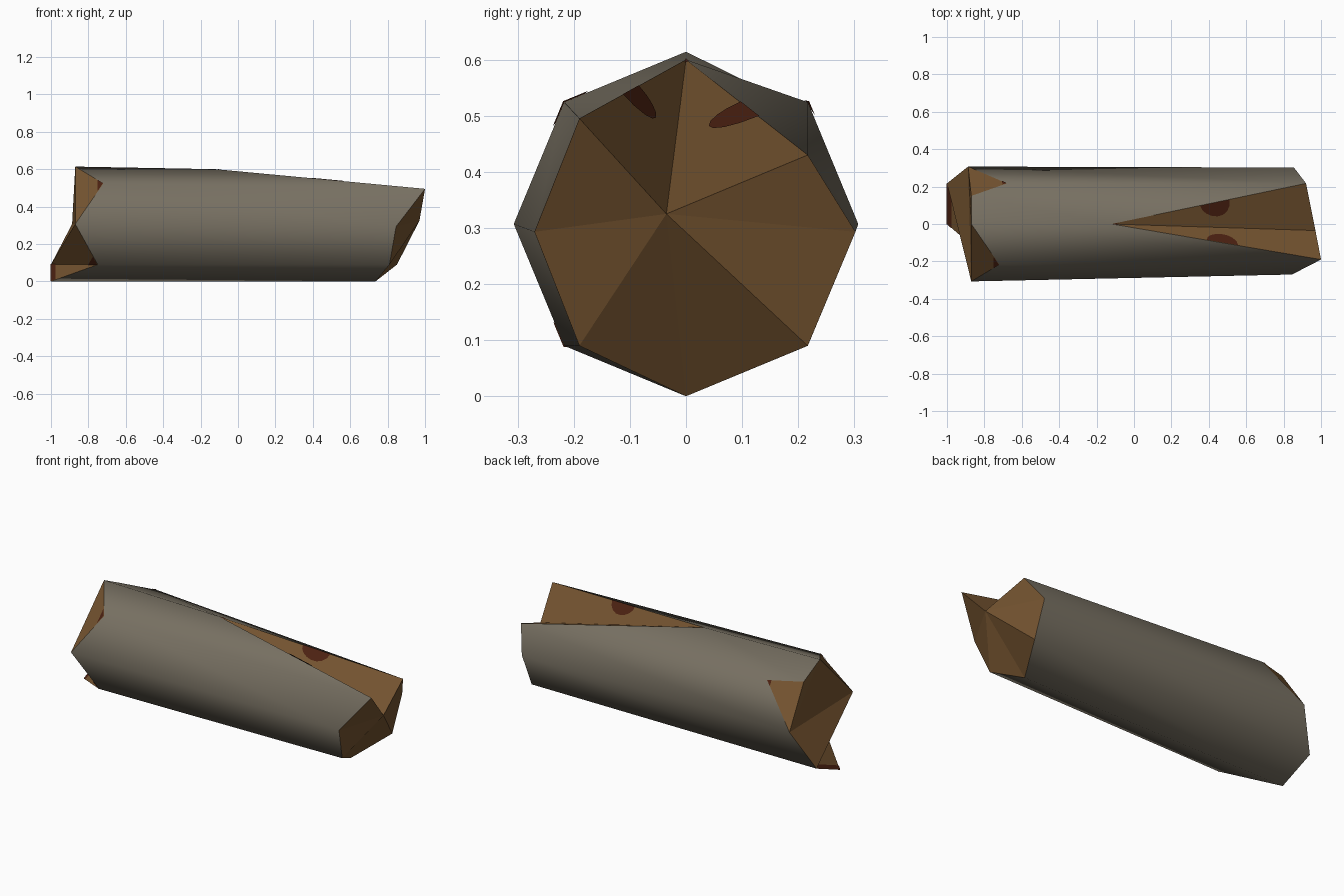
import bpy
import bmesh
from math import sin, cos, pi
from mathutils import Vector

cube = bpy.data.objects.get("Cube")
if cube:
    bpy.data.objects.remove(cube, do_unlink=True)


def material(name, colour):
    m = bpy.data.materials.new(name)
    m.use_nodes = True
    m.diffuse_color = (*colour, 1)
    m.node_tree.nodes["Principled BSDF"].inputs["Base Color"].default_value = (*colour, 1)
    return m


bark_grey = material("bark grey", (0.185, 0.162, 0.122))
wood_brown = material("wood brown", (0.18, 0.09, 0.03))
knot_red = material("knot red brown", (0.075, 0.016, 0.006))


def build(name, polygons, mat, smooth=False, outward=None):
    """Make one object from lists of corner points, welding shared corners."""
    bm = bmesh.new()
    for poly in polygons:
        bm.faces.new([bm.verts.new(p) for p in poly])
    bmesh.ops.remove_doubles(bm, verts=bm.verts, dist=0.0002)
    bmesh.ops.recalc_face_normals(bm, faces=bm.faces)
    if outward and sum(f.normal.dot(outward(f)) * f.calc_area() for f in bm.faces) < 0:
        bmesh.ops.reverse_faces(bm, faces=bm.faces)
    for f in bm.faces:
        f.smooth = smooth
    mesh = bpy.data.meshes.new(name)
    bm.to_mesh(mesh)
    bm.free()
    mesh.materials.append(mat)
    obj = bpy.data.objects.new(name, mesh)
    bpy.context.collection.objects.link(obj)
    return obj


# Left end: a regular octagon, each corner broken off at its own length
R = 0.307
left_x = (-0.87, -0.72, -0.87, -0.75, -1.0, -1.0, -0.887, -0.68)
left = [Vector((x, -R * sin(i * pi / 4), R + R * cos(i * pi / 4)))
        for i, x in enumerate(left_x)]
top, front_top, front, front_low, bottom, back_low, back, back_top = left
splinter = Vector((-0.87, 0.15, 0.54))

# Right end: slightly tapered, with a long wedge split out of the top
tip = Vector((-0.12, 0, 0.6))
valley = Vector((0.97, -0.035, 0.325))
right = [tip] + [Vector(p) for p in (
    (1.0, -0.19, 0.495), (0.845, -0.27, 0.293), (0.81, -0.19, 0.09),
    (0.735, 0, 0), (0.85, 0.217, 0.09), (0.855, 0.302, 0.293), (0.92, 0.217, 0.43))]
lip_front, lip_back = right[1], right[7]

# Bark
sides = [(left[i], left[i + 1], right[i + 1], right[i]) for i in range(7)]
sides += [(tip, lip_back, back_top), (tip, back_top, splinter), (tip, splinter, top)]
build("bark", sides, bark_grey, True,
      lambda f: Vector((0, f.calc_center_median().y, f.calc_center_median().z - R)))

# Broken left end
left_cut = [(top, front_top, front), (front, front_low, back_low),
            (front_low, bottom, back_low), (front, back_low, back),
            (top, front, back), (top, back, splinter), (splinter, back, back_top)]
build("left_break", left_cut, wood_brown, False, lambda f: Vector((-1, 0, 0)))

# Broken right end
right_cut = [(valley, right[i], right[i + 1]) for i in range(1, 7)]
build("right_break", right_cut, wood_brown, False, lambda f: Vector((1, 0, 0)))

# Walls of the split
build("split_walls", [(tip, lip_front, valley), (tip, valley, lip_back)],
      wood_brown, False, lambda f: Vector((0, 0, 1)))


# Dark knots, thin plates resting on the cut wood
def plate(name, points, facing):
    n = (points[1] - points[0]).cross(points[2] - points[0]).normalized()
    if n.dot(facing) < 0:
        n = -n
    build(name, [[p + n * 0.003 for p in points]], knot_red, False, lambda f: n)


def corner_knot(name, p, q, r, size, facing):
    plate(name, [p, p.lerp(q, size), p.lerp(r, size)], Vector(facing))


def wall_knot(name, lip):
    half = [(pi * k / 8) for k in range(9)]
    points = []
    for a in half:
        along, down = 0.53 + 0.075 * cos(a), 0.55 * sin(a)
        points.append(tip.lerp(lip.lerp(valley, down), along))
    plate(name, points, Vector((0, 0, 1)))


wall_knot("front_wall_knot", lip_front)
wall_knot("back_wall_knot", lip_back)
corner_knot("split_tip_knot", tip, lip_back, valley, 0.03, (0, 0, 1))
corner_knot("front_top_knot", front_top, top, front, 0.2, (-1, 0, 0))
corner_knot("front_low_knot", front_low, front, back_low, 0.2, (-1, 0, 0))
corner_knot("back_top_knot", back_top, splinter, back, 0.12, (-1, 0, 0))
plate("bottom_knot", [bottom, back_low, back_low.lerp(front_low, 0.1),
                      bottom.lerp(front_low, 0.1)], Vector((-1, 0, 0)))
